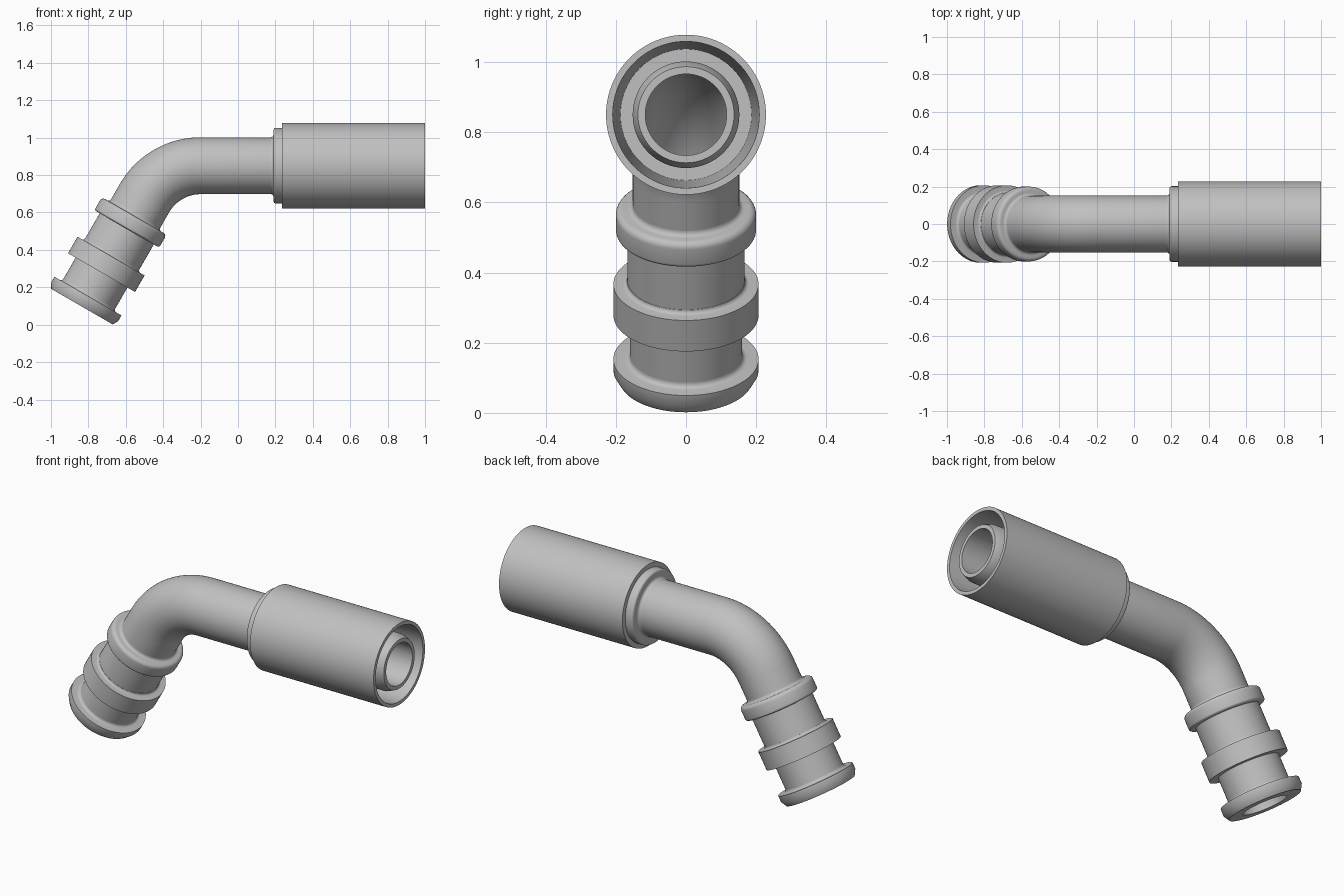
import bpy, bmesh
from math import sin, cos, pi, radians
from mathutils import Vector

cube = bpy.data.objects.get("Cube")
if cube:
    bpy.data.objects.remove(cube, do_unlink=True)

steel = bpy.data.materials.new("grey steel")
steel.use_nodes = True
GREY = (0.53, 0.53, 0.53, 1)
steel.diffuse_color = GREY
steel.node_tree.nodes["Principled BSDF"].inputs["Base Color"].default_value = GREY

# Centreline: sloping plug leg, 60 degree bend, horizontal hose leg
SIDES = 96
BEND = radians(60)
RADIUS = 0.346
LEG = 0.67
ARC = RADIUS * BEND
BEND_TOP = Vector((-0.2, 0, 0.85))
CENTRE = BEND_TOP - Vector((0, 0, RADIUS))
HOSE = LEG + ARC - BEND_TOP.x     # add to x to get distance along the line


def frame(s):
    """Point on the centreline, and its normal in the bend plane."""
    a = BEND * min(max((LEG + ARC - s) / ARC, 0), 1)
    normal = Vector((-sin(a), 0, cos(a)))
    tangent = Vector((cos(a), 0, sin(a)))
    extra = min(s - LEG, 0) + max(s - LEG - ARC, 0)
    return CENTRE + normal * RADIUS + tangent * extra, normal


def fillet(s, r, size, start, end, steps=5):
    """Rounded corner of a profile, as (distance, radius) points."""
    angles = [radians(start + (end - start) * i / steps) for i in range(steps + 1)]
    return [(s + size * cos(a), r + size * sin(a)) for a in angles]


def turned(name, profile):
    """Revolve a closed (distance, radius) profile around the centreline."""
    bm = bmesh.new()
    rings = []
    for s, r in profile:
        point, normal = frame(s)
        ring = []
        for i in range(SIDES):
            a = 2 * pi * i / SIDES
            ring.append(bm.verts.new(point + r * (normal * cos(a) + Vector((0, sin(a), 0)))))
        rings.append(ring)
    for k, ring in enumerate(rings):
        after = rings[(k + 1) % len(rings)]
        for i in range(SIDES):
            j = (i + 1) % SIDES
            bm.faces.new((ring[i], ring[j], after[j], after[i]))
    bmesh.ops.recalc_face_normals(bm, faces=bm.faces)
    mesh = bpy.data.meshes.new(name)
    bm.to_mesh(mesh)
    bm.free()
    mesh.materials.append(steel)
    mesh.polygons.foreach_set("use_smooth", [True] * len(mesh.polygons))
    mesh.set_sharp_from_angle(angle=radians(32))
    obj = bpy.data.objects.new(name, mesh)
    bpy.context.collection.objects.link(obj)
    return obj


# Bent tube with an open bore, running on as the hose nipple
PIPE, BORE, CORE = 0.152, 0.116, 0.13
END = HOSE + 1.0
bend = [LEG + ARC * i / 24 for i in range(25)]
turned("bent_tube",
       [(0.01, PIPE)] + [(s, PIPE) for s in bend]
       + [(END - 0.04, PIPE), (END, 0.137), (END, BORE)]
       + [(s, BORE) for s in reversed(bend)] + [(0.01, BORE)])

# Chamfered end flange
turned("end_flange",
       [(0, BORE), (0, 0.19), (0.03, 0.207), (0.065, 0.207)]
       + fillet(0.08, 0.175, 0.015, 180, 270) + [(0.08, CORE), (0.02, BORE)])

# Lower and upper necks between the ribs
turned("lower_neck", [(0.05, CORE), (0.05, 0.16), (0.25, 0.16), (0.25, CORE)])
turned("upper_neck", [(0.25, CORE), (0.25, 0.167), (0.5, 0.167), (0.5, CORE)])

# Square middle rib
turned("middle_rib",
       [(0.21, CORE), (0.21, 0.207), (0.312, 0.207)]
       + fillet(0.324, 0.18, 0.012, 180, 270) + [(0.324, CORE)])

# Rounded upper rib
turned("upper_rib",
       [(0.48, CORE)] + fillet(0.492, 0.188, 0.012, 180, 90)
       + fillet(0.54, 0.18, 0.02, 90, 0)
       + fillet(0.575, 0.167, 0.015, 180, 270) + [(0.575, CORE)])

# Crimp sleeve with stepped shoulder and a tapered hollow around the nipple
shoulder = HOSE + 0.19
turned("crimp_sleeve",
       [(shoulder - 0.015, CORE)] + fillet(shoulder - 0.015, 0.167, 0.015, 270, 360)
       + fillet(shoulder + 0.012, 0.19, 0.012, 180, 90)
       + [(HOSE + 0.235, 0.202), (HOSE + 0.235, 0.228), (END, 0.228), (END, 0.209),
          (HOSE + 0.4, 0.187), (HOSE + 0.4, CORE)])
